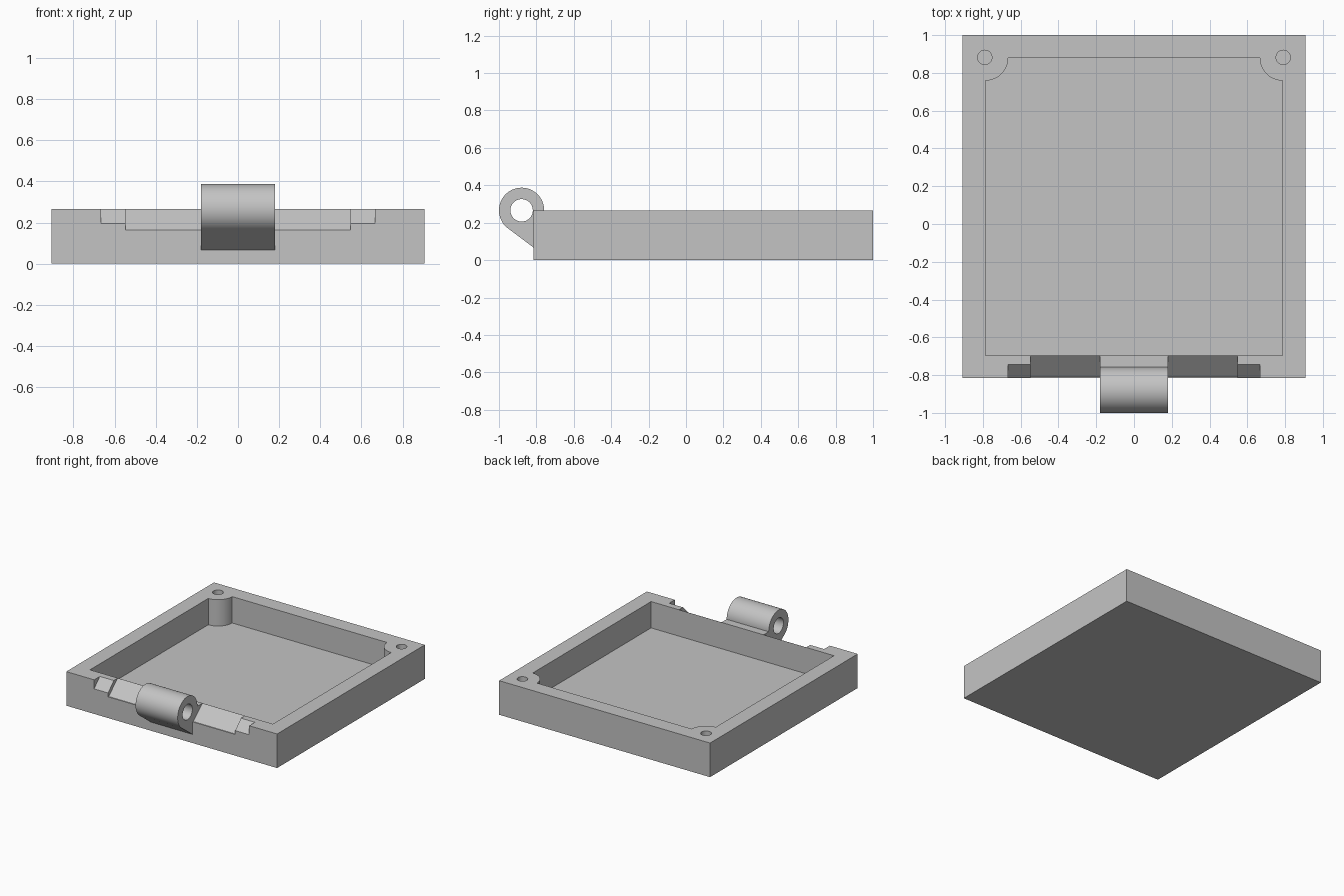
import bpy, bmesh
from math import sin, cos, radians
from mathutils import Vector

if "Cube" in bpy.data.objects:
    bpy.data.objects.remove(bpy.data.objects["Cube"], do_unlink=True)

GREY = bpy.data.materials.new("plain grey")
GREY.use_nodes = True
COLOUR = (0.55, 0.55, 0.55, 1)
GREY.diffuse_color = COLOUR
GREY.node_tree.nodes["Principled BSDF"].inputs["Base Color"].default_value = COLOUR

W, FRONT, BACK, H = 0.907, -0.815, 1.0, 0.265   # case outline and height
IN_X, IN_FRONT, IN_BACK = 0.787, -0.695, 0.88   # cavity outline
FLOOR, ABOVE = 0.06, 0.5
BOSS_R, SCREW_R = 0.121, 0.038
PIN_Y, PIN_Z, KNUCKLE_R, PIN_R, KNUCKLE_X = -0.879, 0.266, 0.121, 0.06, 0.181


def arc(cx, cy, r, start, end, n):
    """Points along an arc, angles in degrees."""
    angles = [radians(start + (end - start) * i / n) for i in range(n + 1)]
    return [(cx + r * cos(a), cy + r * sin(a)) for a in angles]


def prism(name, outline, low, high, axis="z"):
    """Extrude an outline: (x, y) along z, or (y, z) along x."""
    def place(p, h):
        return (p[0], p[1], h) if axis == "z" else (h, p[0], p[1])
    bm = bmesh.new()
    face = bm.faces.new([bm.verts.new(place(p, low)) for p in outline])
    top = bmesh.ops.extrude_face_region(bm, geom=[face])["geom"]
    shift = Vector(place((0, 0), high - low))
    bmesh.ops.translate(bm, vec=shift, verts=[v for v in top if isinstance(v, bmesh.types.BMVert)])
    bmesh.ops.recalc_face_normals(bm, faces=bm.faces)
    mesh = bpy.data.meshes.new(name)
    bm.to_mesh(mesh)
    bm.free()
    mesh.materials.append(GREY)
    obj = bpy.data.objects.new(name, mesh)
    bpy.context.collection.objects.link(obj)
    return obj


def select(obj):
    bpy.ops.object.select_all(action="DESELECT")
    obj.select_set(True)
    bpy.context.view_layer.objects.active = obj


def cut(obj, cutter):
    mod = obj.modifiers.new("cut", "BOOLEAN")
    mod.operation = "DIFFERENCE"
    mod.solver = "EXACT"
    mod.object = cutter
    select(obj)
    bpy.ops.object.modifier_apply(modifier=mod.name)
    bpy.data.objects.remove(cutter, do_unlink=True)


# Tray block
case = prism("case", [(-W, FRONT), (W, FRONT), (W, BACK), (-W, BACK)], 0, H)

# Cavity, leaving a round screw boss in each back corner
cavity = [(-IN_X, IN_FRONT), (IN_X, IN_FRONT)]
cavity += arc(IN_X, IN_BACK, BOSS_R, 270, 180, 16)
cavity += arc(-IN_X, IN_BACK, BOSS_R, 0, -90, 16)
cut(case, prism("cavity_cutter", cavity, FLOOR, ABOVE))

# Screw holes and sloped clearance notches on each side of the hinge
for side in (-1, 1):
    hole = arc(side * 0.79, 0.882, SCREW_R, 0, 360, 32)[:-1]
    cut(case, prism("screw_cutter", hole, FLOOR, ABOVE))
    for x0, x1, slope_y, top_y, low_z in (
            (KNUCKLE_X, 0.547, -0.808, IN_FRONT - 0.001, 0.165),
            (0.54, 0.667, FRONT, -0.745, 0.195)):
        profile = [(-0.95, low_z), (slope_y, low_z), (top_y, H), (top_y, ABOVE), (-0.95, ABOVE)]
        low, high = sorted((side * x0, side * x1))
        cut(case, prism("notch_cutter", profile, low, high, "x"))

# Hinge knuckle: barrel with a tangent web running down to the front wall
knuckle = arc(PIN_Y, PIN_Z, KNUCKLE_R, 233.5, 0, 64)
knuckle += [(PIN_Y + KNUCKLE_R, 0.067), (FRONT, 0.067)]
hinge = prism("hinge_knuckle", knuckle, -KNUCKLE_X, KNUCKLE_X, "x")
pin = arc(PIN_Y, PIN_Z, PIN_R, 0, 360, 48)[:-1]
cut(hinge, prism("pin_cutter", pin, -0.3, 0.3, "x"))

for obj in (case, hinge):
    select(obj)
    bpy.ops.object.shade_smooth_by_angle(angle=radians(25))
